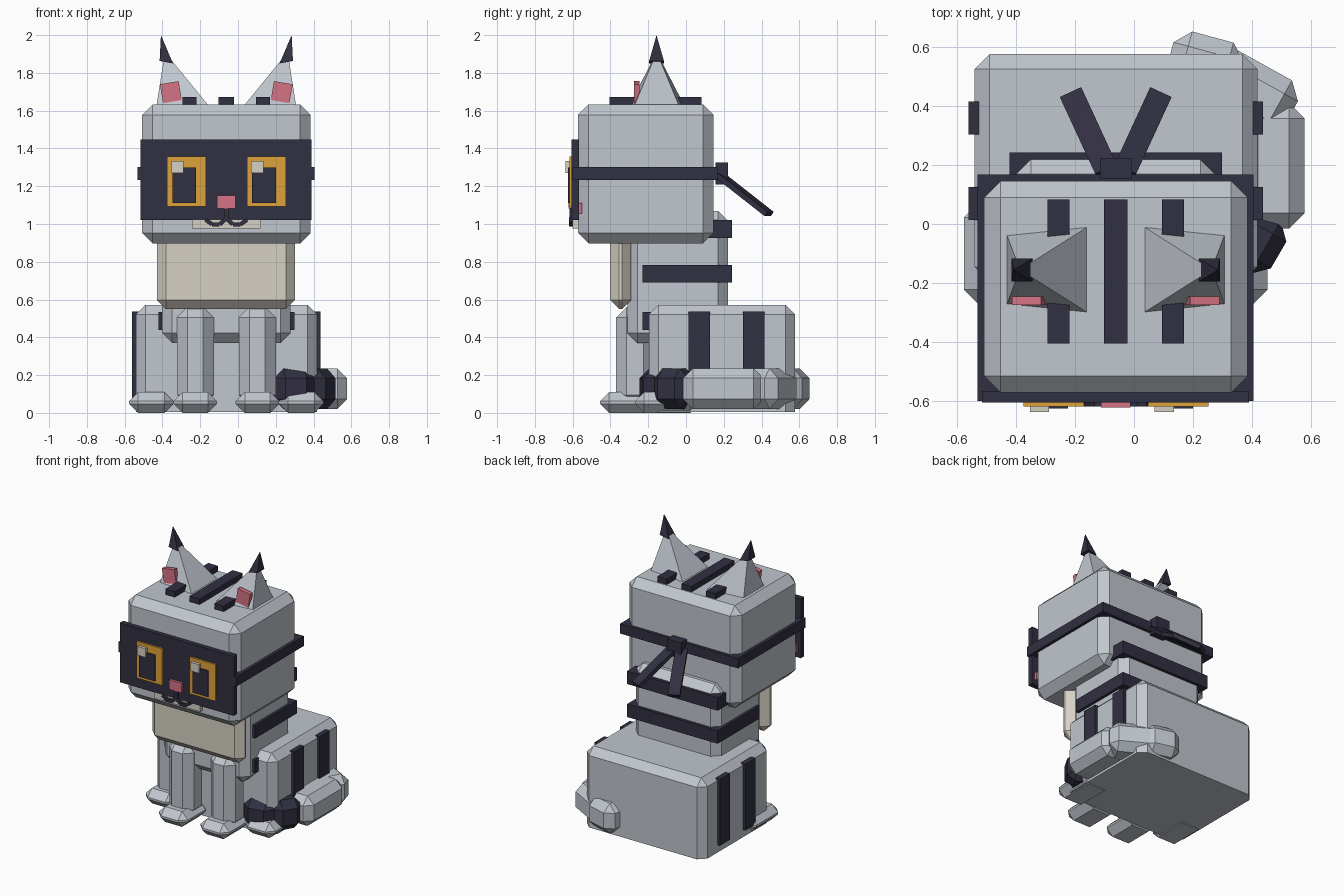
import bpy, bmesh
from mathutils import Vector, Matrix

if "Cube" in bpy.data.objects:
    bpy.data.objects.remove(bpy.data.objects["Cube"])

CX = -0.062  # mirror line of the body and head


def material(name, rgb):
    m = bpy.data.materials.new(name)
    m.diffuse_color = (*rgb, 1)
    m.use_nodes = True
    m.node_tree.nodes["Principled BSDF"].inputs["Base Color"].default_value = m.diffuse_color
    return m


GREY = material("grey fur", (0.53, 0.57, 0.62))
DARK = material("dark stripes", (0.031, 0.029, 0.053))
CREAM = material("cream fur", (0.68, 0.64, 0.56))
AMBER = material("amber iris", (0.74, 0.36, 0.042))
PINK = material("pink skin", (0.66, 0.17, 0.23))


def finish(name, bm, mat):
    bmesh.ops.recalc_face_normals(bm, faces=bm.faces[:])
    me = bpy.data.meshes.new(name)
    bm.to_mesh(me)
    bm.free()
    me.materials.append(mat)
    ob = bpy.data.objects.new(name, me)
    bpy.context.collection.objects.link(ob)
    return ob


def block(size, bevel):
    bm = bmesh.new()
    bmesh.ops.create_cube(bm, size=1)
    bmesh.ops.scale(bm, vec=size, verts=bm.verts[:])
    if bevel:
        bmesh.ops.bevel(bm, geom=bm.edges[:], offset=bevel, segments=1,
                        affect='EDGES', clamp_overlap=True)
    return bm


def box(name, x, y, z, mat, bevel=0.0, floor=None):
    """Box from ranges, with optional chamfer and flattened underside."""
    lo, hi = Vector((x[0], y[0], z[0])), Vector((x[1], y[1], z[1]))
    bm = block(hi - lo, bevel)
    bmesh.ops.translate(bm, vec=(lo + hi) / 2, verts=bm.verts[:])
    if floor is not None:
        for v in bm.verts:
            v.co.z = max(v.co.z, floor)
    return finish(name, bm, mat)


def bar(name, p0, p1, width, thick, mat, bevel=0.0):
    """Box running from p0 to p1."""
    p0, p1 = Vector(p0), Vector(p1)
    d = p1 - p0
    bm = block((width, d.length, thick), bevel)
    rot = d.to_track_quat('Y', 'Z').to_matrix().to_4x4()
    bm.transform(Matrix.Translation((p0 + p1) / 2) @ rot)
    return finish(name, bm, mat)


def pyramid(name, base, apex, mat):
    bm = bmesh.new()
    vs = [bm.verts.new(p) for p in base]
    top = bm.verts.new(apex)
    bm.faces.new(vs)
    for i in range(4):
        bm.faces.new((vs[i], vs[(i + 1) % 4], top))
    return finish(name, bm, mat)


def around(s, a, b):
    """x range given as distances from the mirror line on side s."""
    return tuple(sorted((CX + s * a, CX + s * b)))


# Body
box("haunches", (-0.54, 0.418), (-0.195, 0.576), (-0.045, 0.572), GREY, 0.05, 0.005)
box("torso", (-0.402, 0.278), (-0.31, 0.222), (0.37, 1.07), GREY, 0.053)
box("chest_bib", (-0.43, 0.302), (-0.402, -0.29), (0.55, 0.96), CREAM, 0.048)
for i, z in enumerate((0.44, 0.69, 0.927)):
    box(f"torso_stripe_{i}", (-0.422, 0.298), (-0.23, 0.243), (z, z + 0.093), DARK)

# Legs, paws and haunch stripes
for side, s in (("left", -1), ("right", 1)):
    box(f"front_leg_{side}", around(s, 0.066, 0.262), (-0.37, -0.17), (0.04, 0.56), GREY, 0.056)
    box(f"front_paw_{side}", around(s, 0.05, 0.28), (-0.455, -0.16), (0.0, 0.11), GREY, 0.048)
    box(f"hind_paw_{side}", around(s, 0.28, 0.515), (-0.27, 0.07), (0.0, 0.11), GREY, 0.048)
    for i, y in enumerate((0.013, 0.303)):
        box(f"haunch_stripe_{side}_{i}", around(s, 0.46, 0.499), (y, y + 0.113), (0.06, 0.537), DARK)

# Tail curling round the right side
for name, a, b, mat in (
        ("tail_base", (0.12, 0.565), (0.36, 0.50), GREY),
        ("tail_bend", (0.26, 0.52), (0.53, 0.37), GREY),
        ("tail_side", (0.473, 0.41), (0.473, -0.015), GREY),
        ("tail_dark", (0.465, 0.03), (0.36, -0.15), DARK),
        ("tail_tip", (0.40, -0.13), (0.185, -0.165), DARK)):
    w = 0.18 if mat is DARK else 0.21
    bar(name, (*a, 0.128), (*b, 0.128), w, 0.215, mat, 0.052)

# Head and top stripes
box("head", (-0.508, 0.385), (-0.572, 0.146), (0.897, 1.633), GREY, 0.056)
box("crown_stripe", (-0.102, -0.022), (-0.405, 0.083), (1.60, 1.673), DARK)
for side, s in (("left", -1), ("right", 1)):
    box(f"top_stripe_{side}", around(s, 0.157, 0.232), (-0.405, 0.083), (1.60, 1.673), DARK)

    # Ears, dark tips and pink inner patches
    def pt(dx, y, z):
        return (CX + s * dx, y, z)
    pyramid(f"ear_{side}", [pt(0.372, -0.28, 1.61), pt(0.088, -0.305, 1.62),
                            pt(0.088, -0.005, 1.62), pt(0.372, -0.03, 1.61)],
            pt(0.325, -0.155, 1.91), GREY)
    pyramid(f"ear_tip_{side}", [pt(0.353, -0.195, 1.863), pt(0.282, -0.195, 1.85),
                                pt(0.282, -0.117, 1.85), pt(0.353, -0.117, 1.863)],
            pt(0.346, -0.156, 2.0), DARK)
    bar(f"inner_ear_{side}", pt(0.285, -0.26, 1.648), pt(0.302, -0.26, 1.748),
        0.03, 0.10, PINK)
    box(f"cheek_{side}", around(s, 0.34, 0.43), (-0.577, -0.55), (1.055, 1.11), PINK)

# Mask, headband and knot
box("face_mask", (-0.516, 0.39), (-0.605, -0.567), (1.02, 1.447), DARK)
box("headband", (-0.531, 0.406), (-0.60, 0.168), (1.232, 1.303), DARK)
box("band_knot", (-0.115, -0.007), (0.155, 0.223), (1.21, 1.325), DARK)
for side, s in (("left", -1), ("right", 1)):
    bar(f"band_tail_{side}", (CX + s * 0.03, 0.18, 1.257), (CX + s * 0.15, 0.44, 1.053),
        0.08, 0.028, DARK)

# Eyes (same highlight side on both)
for side, x in (("left", -0.375), ("right", 0.048)):
    box(f"iris_{side}", (x, x + 0.205), (-0.618, -0.60), (1.093, 1.357), AMBER)
    box(f"pupil_{side}", (x + 0.027, x + 0.152), (-0.626, -0.61), (1.112, 1.30), DARK)
    box(f"eye_glint_{side}", (x + 0.022, x + 0.087), (-0.638, -0.615), (1.27, 1.333), CREAM)

# Muzzle, nose and mouth
box("muzzle", (-0.243, 0.118), (-0.60, -0.56), (0.975, 1.10), CREAM)
box("nose", (-0.112, -0.012), (-0.622, -0.55), (1.083, 1.152), PINK)
box("mouth_stem", (-0.075, -0.05), (-0.618, -0.59), (1.02, 1.09), DARK)
for side, s in (("left", -1), ("right", 1)):
    pts = [(0.005, 1.025), (0.035, 0.998), (0.075, 0.998), (0.11, 1.023)]
    for i in range(3):
        (a, za), (b, zb) = pts[i], pts[i + 1]
        bar(f"mouth_{side}_{i}", (CX + s * a, -0.607, za), (CX + s * b, -0.607, zb),
            0.024, 0.022, DARK)
